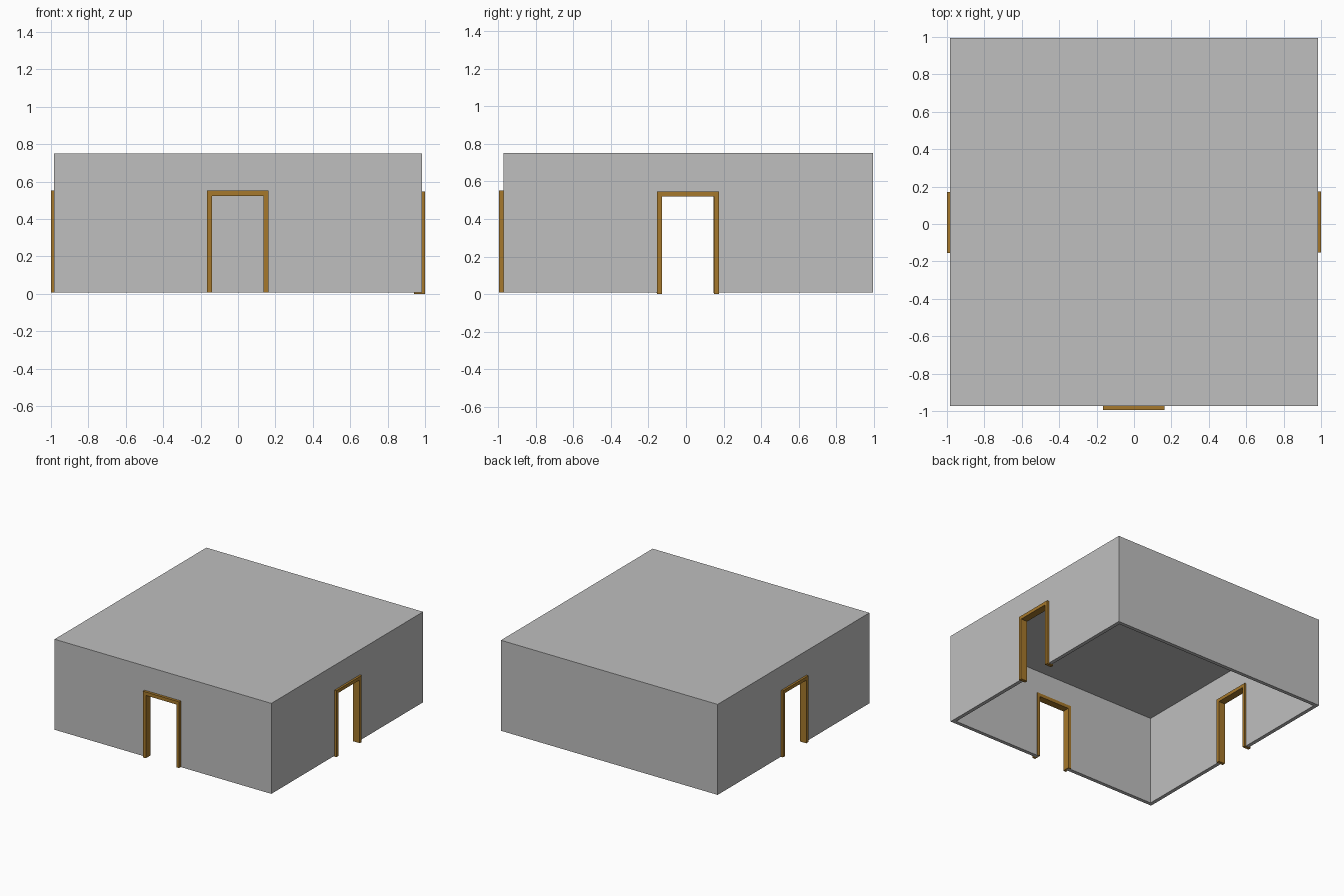
import bpy
import bmesh
import math
from mathutils import Matrix

if "Cube" in bpy.data.objects:
    bpy.data.objects.remove(bpy.data.objects["Cube"], do_unlink=True)


def make_material(name, colour):
    mat = bpy.data.materials.new(name)
    mat.use_nodes = True
    mat.diffuse_color = (*colour, 1)
    mat.node_tree.nodes["Principled BSDF"].inputs["Base Color"].default_value = (*colour, 1)
    return mat


GREY = make_material("plaster grey", (0.52, 0.52, 0.52))
WOOD = make_material("door wood", (0.38, 0.19, 0.025))


def add_object(name, bm, mat):
    bmesh.ops.recalc_face_normals(bm, faces=bm.faces)
    mesh = bpy.data.meshes.new(name)
    bm.to_mesh(mesh)
    bm.free()
    mesh.materials.append(mat)
    obj = bpy.data.objects.new(name, mesh)
    bpy.context.collection.objects.link(obj)
    return obj


def box(name, low, high, mat):
    bm = bmesh.new()
    bmesh.ops.create_cube(bm, size=1)
    for v in bm.verts:
        v.co = [lo if c < 0 else hi for c, lo, hi in zip(v.co, low, high)]
    return add_object(name, bm, mat)


def cut(target, cutter):
    cutter.hide_render = True
    mod = target.modifiers.new("cut", "BOOLEAN")
    mod.operation = "DIFFERENCE"
    mod.solver = "EXACT"
    mod.object = cutter
    bpy.context.view_layer.objects.active = target
    bpy.ops.object.modifier_apply(modifier=mod.name)
    bpy.data.objects.remove(cutter, do_unlink=True)


# Room proportions
HALF, CENTRE_Y, BOTTOM, TOP = 0.983, 0.011, 0.008, 0.75
WALL, ROOF = 0.03, 0.01
OUTER, INNER, TRIM, DEPTH = 0.164, 0.138, 0.028, 0.059

# Open-bottomed room shell
shell = box("room_shell", (-HALF, CENTRE_Y - HALF, BOTTOM),
            (HALF, CENTRE_Y + HALF, TOP), GREY)
inside = HALF - WALL
cut(shell, box("room_cutter", (-inside, CENTRE_Y - inside, -1),
               (inside, CENTRE_Y + inside, TOP - ROOF), GREY))


def doorway(name, x, y, z, height, angle):
    """Arch-shaped frame whose outside face is at local y = 0, plus its wall opening."""
    place = Matrix.Translation((x, y, z)) @ Matrix.Rotation(angle, 4, "Z")
    outline = [(-OUTER, 0), (-OUTER, height), (OUTER, height), (OUTER, 0),
               (INNER, 0), (INNER, height - TRIM), (-INNER, height - TRIM), (-INNER, 0)]
    bm = bmesh.new()
    face = bm.faces.new([bm.verts.new((u, 0, w)) for u, w in outline])
    moved = bmesh.ops.extrude_face_region(bm, geom=[face])["geom"]
    bmesh.ops.translate(bm, vec=(0, DEPTH, 0),
                        verts=[g for g in moved if isinstance(g, bmesh.types.BMVert)])
    bm.transform(place)
    add_object(name, bm, WOOD)
    # The opening ends inside the thickness of the frame
    cutter = box("door_cutter", (-INNER - 0.01, -0.1, -0.1),
                 (INNER + 0.01, 0.2, height - TRIM + 0.01), GREY)
    cutter.data.transform(place)
    cut(shell, cutter)


# Three framed doorways
doorway("front_door_frame", -0.002, -0.994, 0.008, 0.543, 0)
doorway("left_door_frame", 1.0, 0.011, 0.0, 0.546, math.pi / 2)
doorway("right_door_frame", -1.0, 0.008, 0.006, 0.545, -math.pi / 2)
